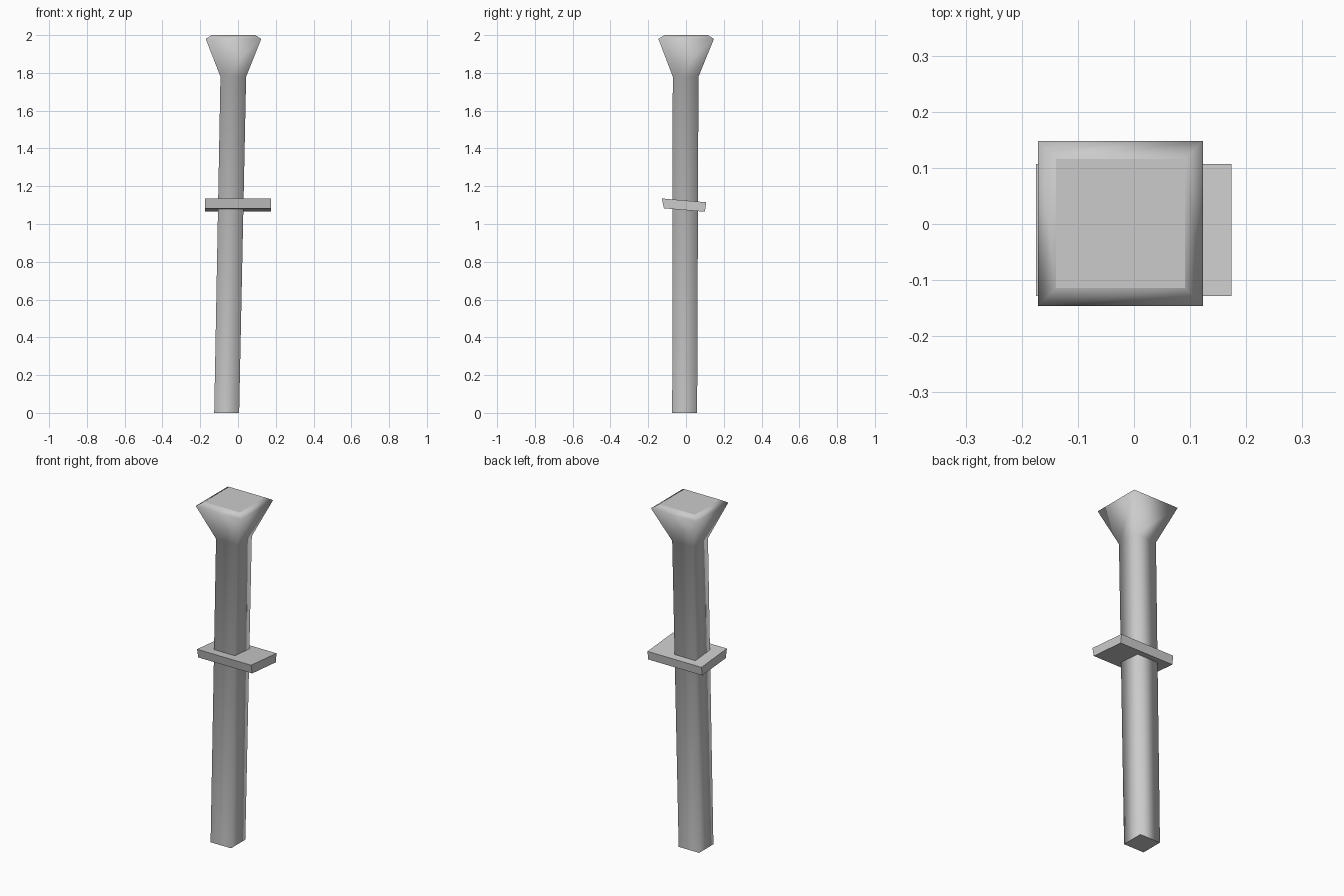
import bpy, bmesh
from mathutils import Vector

cube = bpy.data.objects.get("Cube")
if cube:
    bpy.data.objects.remove(cube, do_unlink=True)

grey = bpy.data.materials.new("plain grey")
grey.use_nodes = True
grey.diffuse_color = (0.6, 0.6, 0.6, 1)
grey.node_tree.nodes["Principled BSDF"].inputs["Base Color"].default_value = (0.6, 0.6, 0.6, 1)

SIGNS = [(-1, -1), (1, -1), (1, 1), (-1, 1)]


def loft(name, rings, smooth):
    """Skin square rings of corner points; the end caps keep sharp edges."""
    bm = bmesh.new()
    loops = [[bm.verts.new(p) for p in ring] for ring in rings]
    for a, b in zip(loops, loops[1:]):
        for i in range(4):
            j = (i + 1) % 4
            bm.faces.new((a[i], a[j], b[j], b[i])).smooth = smooth
    for cap in (bm.faces.new(loops[0][::-1]), bm.faces.new(loops[-1])):
        for edge in cap.edges:
            edge.smooth = False
    bmesh.ops.recalc_face_normals(bm, faces=bm.faces)
    mesh = bpy.data.meshes.new(name)
    bm.to_mesh(mesh)
    bm.free()
    mesh.materials.append(grey)
    obj = bpy.data.objects.new(name, mesh)
    bpy.context.collection.objects.link(obj)
    return obj


def square(x, y, z, half):
    return [Vector((x + sx * half, y + sy * half, z)) for sx, sy in SIGNS]


# Slightly leaning square post with a flared, chamfered head
loft("post", [
    square(-0.06, -0.007, 0, 0.066),
    square(-0.025, -0.002, 1.78, 0.068),
    square(-0.024, 0.001, 1.98, 0.147),
    square(-0.024, 0.001, 2.0, 0.115),
], True)

# Tilted crossguard plate: a side profile stretched along x
profile = [(-0.128, 1.135), (-0.117, 1.083), (0.1, 1.065), (0.107, 1.115)]
loft("crossguard", [[Vector((x, y, z)) for y, z in profile] for x in (-0.175, 0.174)], False)
